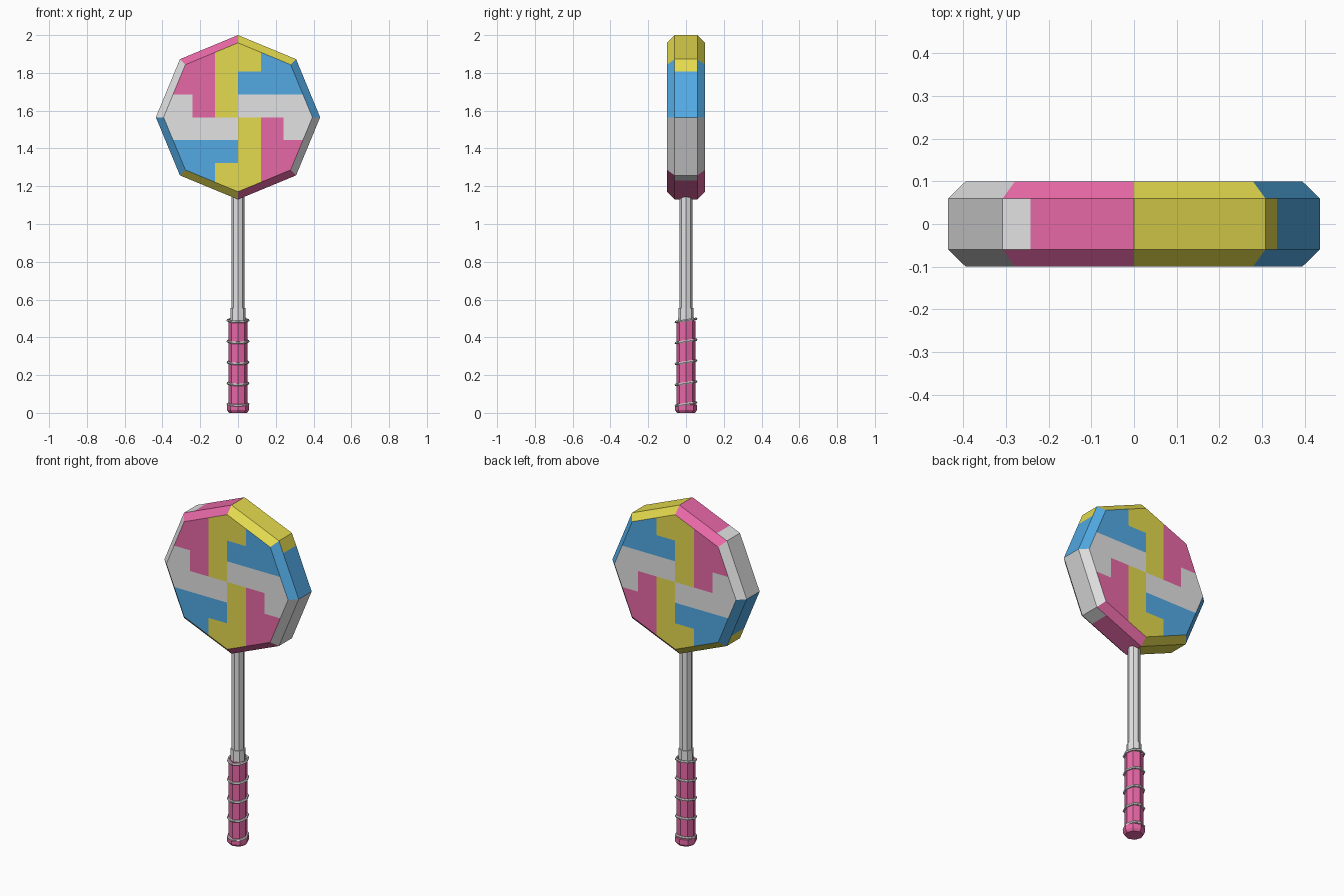
import bpy
import bmesh
import math
from mathutils import Matrix, Vector

cube = bpy.data.objects.get("Cube")
if cube:
    bpy.data.objects.remove(cube, do_unlink=True)


def make_material(name, rgb):
    linear = [((c / 255 + 0.055) / 1.055) ** 2.4 for c in rgb] + [1.0]
    mat = bpy.data.materials.new(name)
    mat.use_nodes = True
    mat.diffuse_color = linear
    mat.node_tree.nodes["Principled BSDF"].inputs["Base Color"].default_value = linear
    return mat


PINK, YELLOW, BLUE, WHITE = range(4)
materials = [
    make_material("candy pink", (232, 105, 167)),
    make_material("lemon yellow", (228, 218, 78)),
    make_material("sky blue", (82, 170, 228)),
    make_material("pale grey", (226, 226, 226)),
]


def finish(name, bm, mats):
    bmesh.ops.recalc_face_normals(bm, faces=bm.faces)
    mesh = bpy.data.meshes.new(name)
    bm.to_mesh(mesh)
    bm.free()
    for mat in mats:
        mesh.materials.append(mat)
    obj = bpy.data.objects.new(name, mesh)
    bpy.context.collection.objects.link(obj)
    return obj


def lathe(bm, profile, sides=8, closed=False):
    """Spin (radius, height) points around z; open profiles get end caps."""
    rings = []
    for r, h in profile:
        rings.append([bm.verts.new((r * math.cos(math.tau * i / sides),
                                    r * math.sin(math.tau * i / sides), h))
                      for i in range(sides)])
    pairs = list(zip(rings, rings[1:]))
    if closed:
        pairs.append((rings[-1], rings[0]))
    else:
        bm.faces.new(rings[0])
        bm.faces.new(rings[-1])
    for a, b in pairs:
        for i in range(sides):
            j = (i + 1) % sides
            bm.faces.new((a[i], a[j], b[j], b[i]))


def turned_part(name, profile, colour):
    bm = bmesh.new()
    lathe(bm, profile)
    return finish(name, bm, [materials[colour]])


# Octagonal candy head, chamfered front and back
CENTRE, STEP = 1.565, 0.121


def face_colour(x, z):
    """Pinwheel of stepped arms, repeating after a half turn."""
    i, j = x / STEP, z / STEP
    if j < 0:
        i, j = -i, -j
    if -1 < i < 0 or (0 < i < 1 and j > 2):
        return YELLOW if i > -1 else PINK
    if i > 0:
        return WHITE if j < 1 else BLUE
    return WHITE if i < -2 and j < 1 else PINK


def bevel_colour(x, z):
    """One colour for each chamfer facet."""
    sector = int(math.degrees(math.atan2(z, x)) % 180 // 45)
    return (BLUE, YELLOW, PINK, WHITE)[sector]


def rim_colour(x, z):
    """Stepped ends of the arms wrap over the rim."""
    if x * z > 0:
        return YELLOW if abs(z) > 2 * STEP else BLUE
    return WHITE if abs(x) > 2 * STEP else PINK


bm = bmesh.new()
lathe(bm, [(0.394, -0.10), (0.435, -0.06), (0.435, 0.06), (0.394, 0.10)])
bmesh.ops.rotate(bm, verts=bm.verts, matrix=Matrix.Rotation(math.pi / 2, 3, "X"))
for axis in (Vector((1, 0, 0)), Vector((0, 0, 1))):
    for k in range(-2, 3):
        bmesh.ops.bisect_plane(bm, geom=bm.verts[:] + bm.edges[:] + bm.faces[:],
                               plane_co=axis * k * STEP, plane_no=axis)
bm.normal_update()
for face in bm.faces:
    c = face.calc_center_median()
    tilt = abs(face.normal.y)
    rule = face_colour if tilt > 0.9 else bevel_colour if tilt > 0.2 else rim_colour
    face.material_index = rule(c.x, c.z)
# Merge neighbouring cells of one colour
bmesh.ops.dissolve_limit(bm, angle_limit=0.02, verts=bm.verts, edges=bm.edges,
                         delimit={"MATERIAL"})
head = finish("candy_head", bm, materials)
head.location.z = CENTRE

# Stick and its collar
turned_part("stick", [(0.034, 0.45), (0.034, 1.18)], WHITE)
turned_part("stick_collar", [(0.042, 0.46), (0.040, 0.555)], WHITE)

# Grip and end cap
turned_part("grip", [(0.050, 0.02), (0.050, 0.49)], PINK)
turned_part("end_cap", [(0.048, 0.0), (0.058, 0.014), (0.058, 0.042), (0.050, 0.046)], PINK)

# Slightly tilted wire rings around the grip
for n in range(5):
    bm = bmesh.new()
    wire = [(0.054 + 0.007 * math.cos(math.tau * k / 6),
             0.007 * math.sin(math.tau * k / 6)) for k in range(6)]
    lathe(bm, wire, closed=True)
    ring = finish(f"grip_ring_{n + 1}", bm, [materials[WHITE]])
    ring.location.z = 0.046 + 0.111 * n
    ring.rotation_euler.x = math.radians(9)
